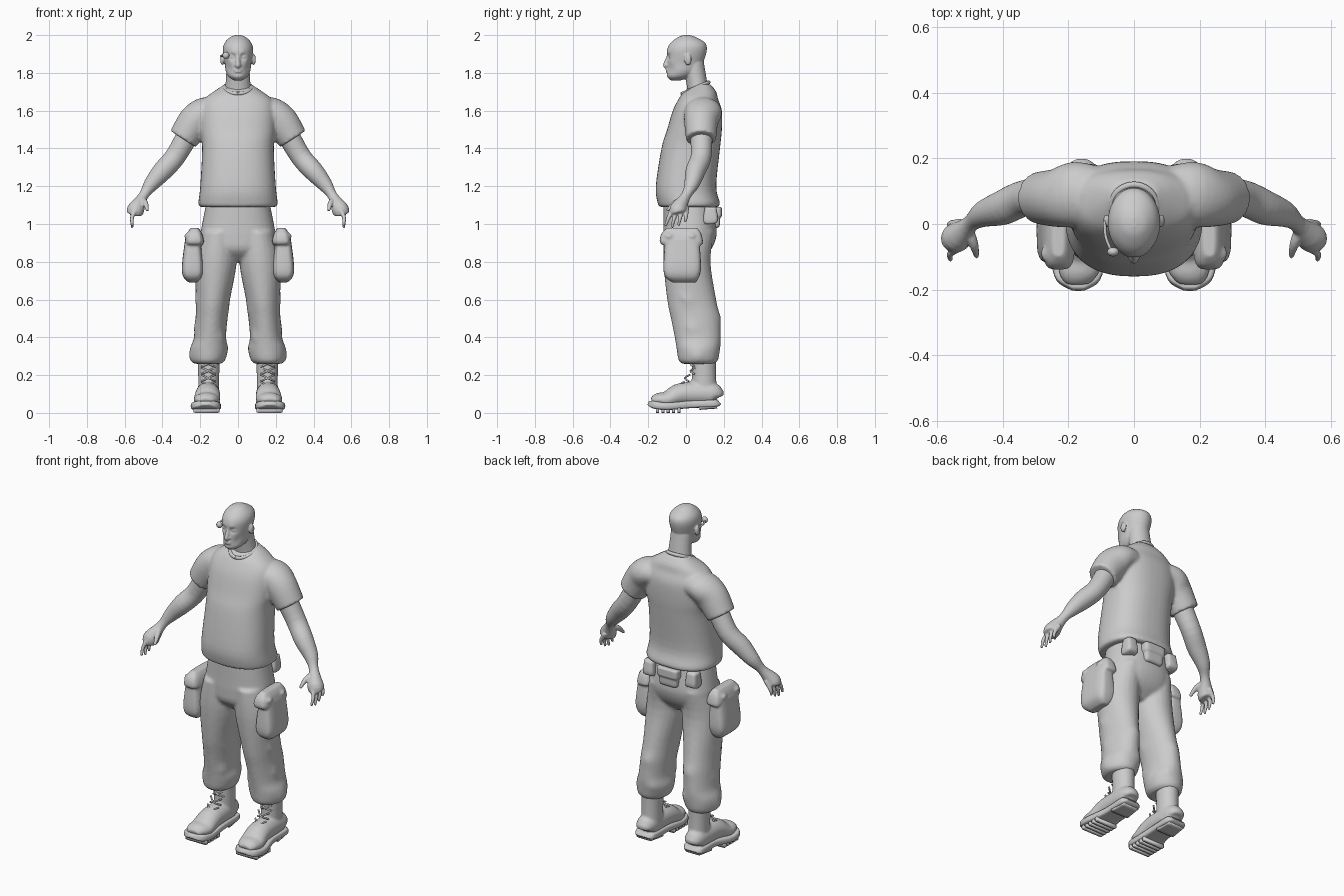
import bpy, bmesh
from math import cos, sin, pi, exp, copysign
from mathutils import Vector, Matrix

default_cube = bpy.data.objects.get("Cube")
if default_cube:
    bpy.data.objects.remove(default_cube, do_unlink=True)

shade = (.6, .6, .6, 1)
grey = bpy.data.materials.new("plain grey")
grey.use_nodes = True
grey.diffuse_color = shade
grey.node_tree.nodes["Principled BSDF"].inputs["Base Color"].default_value = shade

SIDES = (("left", 1), ("right", -1))
X, Y, Z = Matrix.Identity(3)
FINE, MEDIUM, COARSE = .005, .007, .009


def spline(points, steps):
    """Catmull-Rom interpolation through rows of equal length."""
    result = []
    last = len(points) - 1
    for index in range(last):
        before, start, end, after = (points[min(max(index + offset, 0), last)] for offset in range(-1, 3))
        for step in range(steps):
            t = step / steps
            result.append([q + t / 2 * (r - p + t * (2 * p - 5 * q + 4 * r - w + t * (3 * (q - r) + w - p)))
                           for p, q, r, w in zip(before, start, end, after)])
    return result + [list(points[-1])]


def signed_power(value, exponent):
    return copysign(abs(value) ** exponent, value)


def tube(bm, points, side=1, ref=Y, flat=False, power=2, segments=24, steps=4):
    """Loft through rows of x, y, z, radius along ref and, if different, radius across."""
    rows = spline(points, steps)
    centres = [Vector((row[0] * side, row[1], row[2])) for row in rows]
    last = len(rows) - 1
    rings = []
    for index, (row, centre) in enumerate(zip(rows, centres)):
        along = centres[min(index + 1, last)] - centres[max(index - 1, 0)]
        along = Z if flat else along.normalized()
        u = (ref - along * ref.dot(along)).normalized()
        v = along.cross(u)
        angles = [2 * pi * k / segments for k in range(segments)]
        rings.append([bm.verts.new(centre + u * row[3] * signed_power(cos(angle), 2 / power)
                                   + v * row[-1] * signed_power(sin(angle), 2 / power))
                      for angle in angles])
    faces = [bm.faces.new(rings[0]), bm.faces.new(rings[-1])]
    for low, high in zip(rings, rings[1:]):
        for k in range(segments):
            following = (k + 1) % segments
            faces.append(bm.faces.new((low[k], low[following], high[following], high[k])))
    bmesh.ops.recalc_face_normals(bm, faces=faces)


def stack(bm, rows, x=0, lean=0, **options):
    """Loft of level rings given as z, front y, back y and half width."""
    tube(bm, [(x + lean * z, (front + back) / 2, z, (back - front) / 2, width)
              for z, front, back, width in rows], flat=True, **options)


def ball(bm, centre, size):
    matrix = Matrix.Translation(centre) @ Matrix.Diagonal((*size, 1))
    bmesh.ops.create_uvsphere(bm, u_segments=20, v_segments=12, radius=1, matrix=matrix)


def bump(bm, centre, radius, offset):
    """Push the surface near a point by an offset that fades with distance."""
    centre, offset = Vector(centre), Vector(offset)
    for vert in bm.verts:
        vert.co += offset * exp(-(vert.co - centre).length_squared / radius ** 2)


def finish(name, bm, voxel=None, smooth=4):
    mesh = bpy.data.meshes.new(name)
    bm.to_mesh(mesh)
    bm.free()
    obj = bpy.data.objects.new(name, mesh)
    bpy.context.collection.objects.link(obj)
    mesh.materials.append(grey)
    mesh.polygons.foreach_set("use_smooth", [True] * len(mesh.polygons))
    if voxel:
        remesh = obj.modifiers.new("blend", "REMESH")
        remesh.mode, remesh.voxel_size, remesh.use_smooth_shade = "VOXEL", voxel, True
        relax = obj.modifiers.new("relax", "SMOOTH")
        relax.factor, relax.iterations = .5, smooth


# Shirt: body and sleeves blended together
bm = bmesh.new()
stack(bm, [(1.09, -.14, .17, .2), (1.11, -.15, .18, .21), (1.2, -.16, .16, .2), (1.4, -.13, .18, .19),
           (1.5, -.1, .19, .2), (1.6, -.07, .19, .2), (1.66, -.04, .17, .18), (1.7, -.01, .16, .13),
           (1.74, .05, .13, .07)], power=2.4, segments=40)
for label, side in SIDES:
    tube(bm, [(.12, .09, 1.6, .09, .07), (.18, .09, 1.59, .1, .08), (.23, .08, 1.54, .09, .09),
              (.29, .08, 1.45, .08, .08)], side)
finish("shirt", bm, COARSE)

# Tilted neckband
bm = bmesh.new()
turns = [pi * k / 10 for k in range(21)]
tube(bm, [(.07 * sin(turn), .05 - .07 * cos(turn), 1.72 - .03 * cos(turn), .01) for turn in turns],
     ref=Z, steps=2, segments=10)
finish("neckband", bm)

# Head and neck, with the face pushed in and out of the loft
bm = bmesh.new()
stack(bm, [(1.76, -.08, -.03, .02), (1.78, -.1, .03, .05), (1.81, -.1, .07, .065), (1.85, -.1, .09, .07),
           (1.92, -.1, .11, .08), (1.96, -.08, .1, .07), (1.99, -.04, .05, .04), (2, -.01, .02, .01)],
      segments=64, steps=8)
for label, side in SIDES:
    eye, cheek, nostril = side * .03, side * .05, side * .01
    bump(bm, (eye, -.1, 1.885), .016, Y * .016)
    bump(bm, (eye, -.1, 1.905), .015, Y * -.006)
    bump(bm, (cheek, -.08, 1.86), .02, Y * -.004)
    bump(bm, (cheek, -.08, 1.82), .02, X * side * -.005)
    ball(bm, (eye, -.08, 1.885), (.013, .01, .008))
    ball(bm, (nostril, -.1, 1.84), (.01, .01, .007))
    ball(bm, (side * .084, .01, 1.87), (.01, .02, .03))
bump(bm, (0, -.1, 1.8), .01, Y * .005)
for lip_height in (1.806, 1.815):
    ball(bm, (0, -.1, lip_height), (.02, .008, .005))
tube(bm, [(0, -.09, 1.9, .008), (0, -.1, 1.87, .01), (0, -.11, 1.84, .012), (0, -.1, 1.83, .01)])
tube(bm, [(0, .07, 1.66, .06, .08), (0, .06, 1.73, .055, .067), (0, .04, 1.85, .055, .06)])
finish("head", bm, FINE, smooth=3)

# Small eyepiece clipped beside the right eye
bm = bmesh.new()
ball(bm, (-.064, -.085, 1.893), (.018, .014, .018))
tube(bm, [(-.07, -.08, 1.89, .005), (-.086, -.04, 1.89, .005), (-.09, .01, 1.89, .005)], ref=Z, segments=10)
finish("eyepiece", bm)

# Arms with hands; the fingers fan out from the knuckles
for label, side in SIDES:
    bm = bmesh.new()
    tube(bm, [(.25, .08, 1.5, .06), (.33, .08, 1.36, .055), (.4, .05, 1.28, .053), (.46, .03, 1.21, .04),
              (.5, 0, 1.15, .026), (.54, -.04, 1.08, .045, .018), (.55, -.04, 1.05, .04, .014)], side)
    for finger, tip in enumerate((.99, .98, .99, 1.01)):
        root = -.07 + finger * .025
        end = -.11 + finger * .035
        tube(bm, [(.53, root, 1.09, .012), (.56, (root + end) / 2, 1.04, .011), (.56, end, tip, .007)],
             side, segments=12)
    tube(bm, [(.51, -.01, 1.13, .018), (.49, -.06, 1.11, .015), (.48, -.1, 1.07, .008)],
         side, ref=X, segments=12)
    finish(label + "_arm", bm, FINE, smooth=3)

# Trousers: seat and two baggy legs gathered at the ankle
bm = bmesh.new()
stack(bm, [(1.15, -.12, .14, .16), (1, -.12, .16, .19), (.93, -.12, .16, .2), (.86, -.11, .13, .19),
           (.8, -.05, .07, .1)], power=2.3, segments=40)
for label, side in SIDES:
    stack(bm, [(.96, -.12, .15, .09), (.8, -.12, .13, .11), (.6, -.1, .16, .09), (.5, -.08, .18, .085),
               (.4, -.06, .185, .085), (.34, -.05, .18, .1), (.28, -.04, .17, .09), (.26, -.02, .15, .07)],
          x=.18, lean=-.08, side=side)
    # Soft folds from knee to cuff
    for k in range(7):
        swing = sin(k * 2)
        bump(bm, (side * (.15 + .09 * cos(k * 2)), .06 + .1 * swing, .3 + k * .05), .03,
             X * side * cos(k * 2) * .01 + Y * swing * .01)
finish("trousers", bm, COARSE)

# Cargo pockets with puffed flaps
for label, side in SIDES:
    bm = bmesh.new()
    stack(bm, [(.69, -.07, .05, .02), (.72, -.11, .07, .05), (.78, -.12, .08, .057), (.92, -.11, .07, .04)],
          x=.24, side=side, power=4)
    stack(bm, [(.89, -.13, .09, .045), (.91, -.14, .09, .05), (.95, -.13, .08, .04), (.98, -.1, .06, .02)],
          x=.23, side=side, power=4)
    for y in (-.09, .03):
        ball(bm, (side * .255, y, .935), (.03, .03, .02))
    finish(label + "_cargo_pocket", bm, MEDIUM)

# Pouches at the hips and the middle of the back
for label, side in SIDES:
    bm = bmesh.new()
    stack(bm, [(1, .1, .15, .03), (1.02, .09, .17, .036), (1.09, .1, .16, .03)], x=.14, side=side, power=4)
    finish(label + "_hip_pouch", bm)
bm = bmesh.new()
stack(bm, [(.98, .13, .17, .05), (1, .13, .18, .06), (1.09, .13, .18, .06)], power=5)
stack(bm, [(1.04, .13, .19, .07), (1.09, .13, .19, .07)], power=5)
finish("back_pouch", bm, MEDIUM, smooth=2)

for label, side in SIDES:
    # Boot upper: rounded foot and ankle shaft
    bm = bmesh.new()
    tube(bm, [(.16, .165, .08, .03, .04), (.16, .14, .1, .06, .058), (.16, -.02, .1, .06, .065),
              (.165, -.1, .07, .045, .07), (.17, -.15, .07, .035, .06), (.17, -.18, .06, .02, .04)], side, ref=Z)
    stack(bm, [(.07, .03, .165, .055), (.2, .03, .16, .056), (.31, .03, .16, .06)], x=.155, side=side)
    finish(label + "_boot", bm, MEDIUM)

    # Sole with a heel block and tread bars
    bm = bmesh.new()
    tube(bm, [(.16, .175, .06, .016, .04), (.16, .15, .05, .02, .063), (.16, .02, .045, .02, .063),
              (.17, -.1, .035, .02, .08), (.17, -.17, .043, .02, .067), (.17, -.2, .053, .01, .02)],
         side, ref=Z, power=5)
    tube(bm, [(.16, .165, .035, .012, .05), (.16, .07, .03, .014, .06)], side, ref=Z, power=6)
    for bar in range(5):
        y = -.03 - bar * .028
        tube(bm, [(.167, y, .015, .015, .07), (.167, y - .016, .015, .015, .07)],
             side, ref=Z, power=8, steps=1)
    finish(label + "_sole", bm)

    # Crossed laces climbing the front of the boot
    bm = bmesh.new()
    for row in range(4):
        y, z = .03 - max(0, 2 - row) * .03, .13 + row * .038
        for slant in (1, -1):
            reach = slant * .036
            tube(bm, [(.157 - reach, y + .014, z, .005), (.157, y - .006, z + .016, .005),
                      (.157 + reach, y + .02, z + .034, .005)], side, ref=Z, segments=8)
    finish(label + "_laces", bm)
